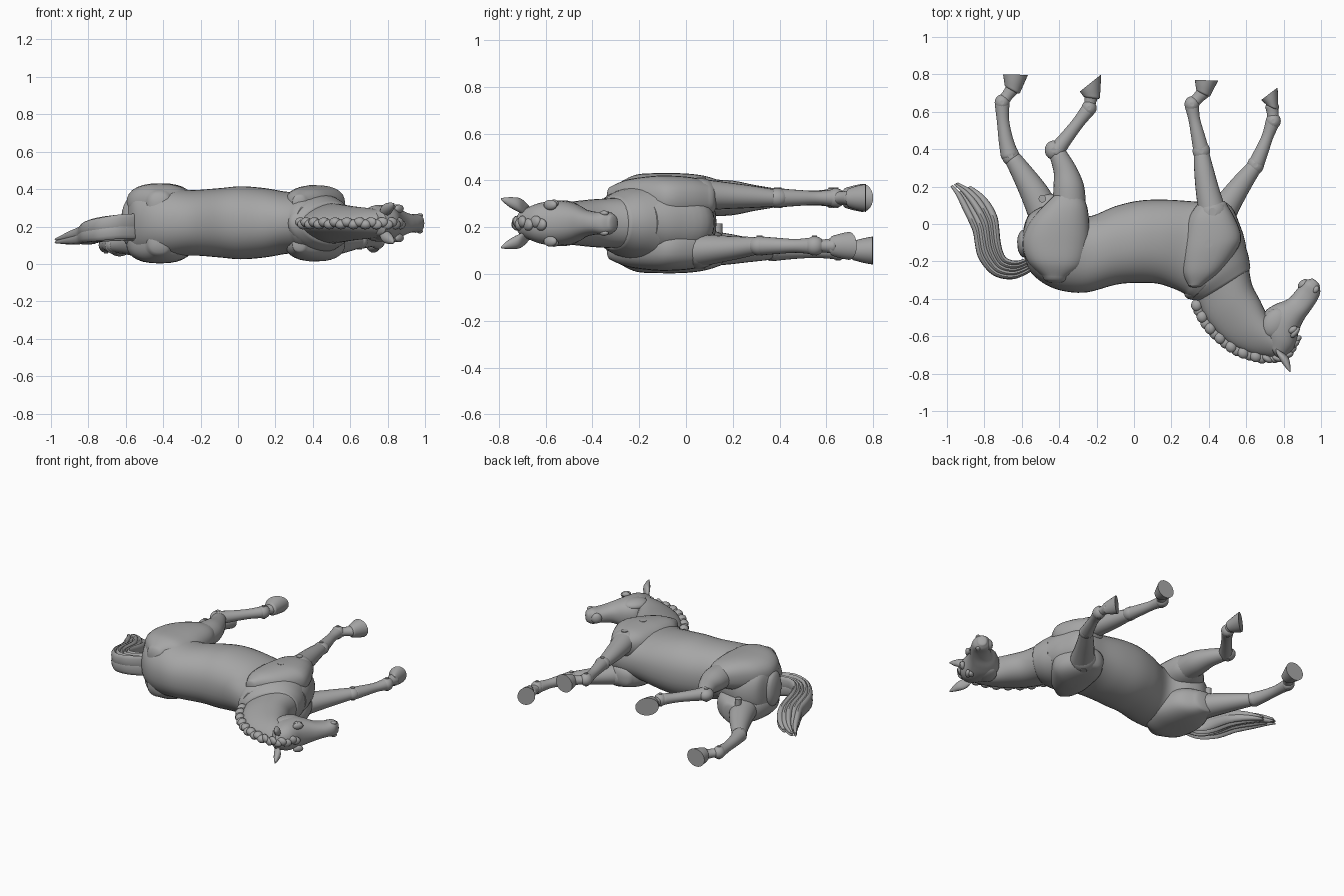
import bpy, bmesh, math
from mathutils import Vector, Matrix

if "Cube" in bpy.data.objects:
    bpy.data.objects.remove(bpy.data.objects["Cube"])

MID = 0.217  # height of the symmetry plane of the lying body
grey = bpy.data.materials.new("plain grey")
grey.diffuse_color = (0.38, 0.38, 0.38, 1)
grey.use_nodes = True
grey.node_tree.nodes["Principled BSDF"].inputs["Base Color"].default_value = grey.diffuse_color


def finish(name, bm):
    bmesh.ops.recalc_face_normals(bm, faces=bm.faces[:])
    me = bpy.data.meshes.new(name)
    bm.to_mesh(me)
    bm.free()
    me.materials.append(grey)
    ob = bpy.data.objects.new(name, me)
    bpy.context.collection.objects.link(ob)
    return ob


def spline(rows, steps):
    """Smooth interpolation through rows of numbers."""
    out = []
    n = len(rows)
    for i in range(n - 1):
        p0, p1, p2, p3 = (rows[max(0, min(n - 1, i + k))] for k in (-1, 0, 1, 2))
        for s in range(steps):
            t = s / steps
            out.append([0.5 * (2 * b + (c - a) * t + (2 * a - 5 * b + 4 * c - d) * t * t
                        + (3 * b - a - 3 * c + d) * t ** 3) for a, b, c, d in zip(p0, p1, p2, p3)])
    out.append(list(rows[-1]))
    return out


def loft(name, rows, cap=(0.5, 0.5), power=2.0, egg=0.0, seg=28, steps=5):
    """Rows: edge point a (x, y), opposite edge b (x, y), centre z, half depth in z."""
    rings = []
    for ax, ay, bx, by, zc, zh in spline(rows, steps):
        rings.append((Vector(((ax + bx) / 2, (ay + by) / 2, zc)),
                      Vector(((ax - bx) / 2, (ay - by) / 2, 0)), max(zh, 0.002)))

    def dome(end, inner, amount):
        c, h, zh = end
        d = (c - inner[0]).normalized() * min(h.length, zh) * amount
        return [(c + d * math.sin(a), h * math.cos(a), zh * math.cos(a))
                for a in (0.35, 0.7, 1.05, 1.35)]

    if cap[0]:
        rings = dome(rings[0], rings[1], cap[0])[::-1] + rings
    if cap[1]:
        rings = rings + dome(rings[-1], rings[-2], cap[1])
    bm = bmesh.new()
    loops = []
    for c, h, zh in rings:
        loop = []
        for k in range(seg):
            t = 2 * math.pi * k / seg
            u, v = (math.copysign(abs(f) ** (2 / power), f) for f in (math.cos(t), math.sin(t)))
            loop.append(bm.verts.new(c + h * u + Vector((0, 0, zh * v * (1 + egg * u)))))
        loops.append(loop)
    for l0, l1 in zip(loops, loops[1:]):
        for k in range(seg):
            bm.faces.new((l0[k], l0[(k + 1) % seg], l1[(k + 1) % seg], l1[k]))
    bm.faces.new(loops[0])
    bm.faces.new(loops[-1])
    return finish(name, bm)


def limb(name, pts, cap=(0.6, 0.6), flat=0.9):
    """Tapered limb along points (x, y, z, radius)."""
    rows = []
    for i, (x, y, z, r) in enumerate(pts):
        a, b = pts[max(i - 1, 0)], pts[min(i + 1, len(pts) - 1)]
        n = Vector((-(b[1] - a[1]), b[0] - a[0])).normalized() * r
        rows.append((x + n.x, y + n.y, x - n.x, y - n.y, z, r * flat))
    return loft(name, rows, cap, seg=20)


def ball(name, loc, size, turn=0.0):
    bm = bmesh.new()
    bmesh.ops.create_uvsphere(bm, u_segments=20, v_segments=12, radius=1)
    bm.transform(Matrix.Translation(loc) @ Matrix.Rotation(turn, 4, 'Z') @ Matrix.Diagonal((*size, 1)))
    return finish(name, bm)


def pin(name, x, y, z, r, depth):
    bm = bmesh.new()
    bmesh.ops.create_cone(bm, cap_ends=True, segments=20, radius1=r, radius2=r, depth=depth,
                          matrix=Matrix.Translation((x, y, z)))
    return finish(name, bm)


# Trunk: belly edge, back edge
trunk = [(-.59, -.03, -.585, -.18, .12), (-.56, .05, -.55, -.26, .165), (-.47, .10, -.47, -.325, .185),
         (-.37, .09, -.37, -.36, .19), (-.25, .04, -.25, -.365, .175), (-.1, .095, -.1, -.325, .185),
         (.03, .125, 0, -.315, .195), (.17, .13, .12, -.318, .185), (.33, .12, .21, -.345, .165),
         (.5, .11, .265, -.37, .165), (.572, -.02, .285, -.385, .155), (.60, -.12, .31, -.40, .13)]
loft("trunk", [(a, b, c, d, MID + .003, h) for a, b, c, d, h in trunk], (.5, .1), 2.2, seg=40)

# Collar and neck: throat edge, crest edge
loft("neck_collar", [(.59, -.10, .265, -.36, MID, .155), (.612, -.17, .28, -.395, MID, .14),
                     (.622, -.235, .335, -.41, MID, .115)], (0, .15), egg=.15, seg=36)
loft("neck", [(.61, -.2, .33, -.39, MID, .105), (.63, -.32, .395, -.52, MID, .098),
              (.675, -.41, .5, -.63, MID, .088), (.72, -.5, .62, -.69, MID, .08),
              (.78, -.58, .73, -.71, MID, .07)], (.1, .4), egg=.3, seg=32)

# Head: jaw edge, brow edge
loft("head", [(.705, -.62, .80, -.72, MID, .065), (.685, -.55, .858, -.66, MID, .09),
              (.70, -.47, .882, -.57, MID, .095), (.755, -.43, .91, -.51, MID, .08),
              (.825, -.40, .945, -.46, MID, .058), (.875, -.345, .975, -.415, MID, .048),
              (.91, -.305, .995, -.37, MID, .05), (.945, -.293, .993, -.335, MID, .037)],
     (.4, .35), 2.3, seg=32)
ball("chin", (.905, -.322, MID), (.034, .022, .034), .7)

for s, side in ((1, "upper"), (-1, "lower")):
    # Cheek, eye, nostril and ear on each side
    ball(side + "_cheek", (.755, -.53, MID + s * .062), (.085, .066, .036), 1.0)
    ball(side + "_eye", (.85, -.565, MID + s * .085), (.026, .017, .016), .6)
    ball(side + "_brow", (.862, -.58, MID + s * .078), (.034, .016, .022), .9)
    ball(side + "_nostril", (.972, -.35, MID + s * .042), (.021, .015, .012), .9)
    loft(side + "_ear", [(x0, y0, x1, y1, MID + s * z, h) for x0, y0, x1, y1, z, h in (
        (.757, -.665, .80, -.69, .055, .022), (.765, -.70, .826, -.715, .075, .031),
        (.80, -.755, .836, -.755, .09, .021), (.831, -.79, .836, -.79, .103, .004))],
         (0, 0), seg=16)

    # Shoulder plate and round haunch, swung a little on the lower side
    loft(side + "_shoulder", [(x0, y0, x1, y1, MID + s * .105, h) for x0, y0, x1, y1, h in (
        (.29, -.325, .37, -.325, .05), (.258, -.26, .47, -.25, .08), (.252, -.17, .555, -.13, .096),
        (.265, -.07, .572, -.06, .098), (.29, .03, .54, .03, .09), (.335, .10, .50, .10, .07))],
         (.4, .5), 2.4)
    d = 0 if s > 0 else -.1
    loft(side + "_haunch", [(x0 + d * k, y0, x1 + d * k, y1, MID + s * z, h) for x0, y0, x1, y1, k, z, h in (
        (-.49, -.28, -.35, -.285, 0, .10, .075), (-.57, -.20, -.265, -.22, 0, .105, .103),
        (-.597, -.10, -.238, -.10, 0, .106, .108), (-.565, .0, -.24, .01, .2, .107, .105),
        (-.50, .08, -.25, .09, .5, .109, .092), (-.43, .15, -.27, .14, 1, .112, .07))],
         (.5, .3), 2.4)

# Mane locks along the crest, ending in a forelock
crest = spline([(.335, -.435), (.385, -.53), (.46, -.61), (.55, -.675), (.65, -.708),
                (.74, -.722), (.82, -.70), (.868, -.62)], 3)
for i, (x, y) in enumerate(crest):
    q = crest[min(i + 1, len(crest) - 1)]
    p = crest[max(i - 1, 0)]
    ang = math.atan2(q[1] - p[1], q[0] - p[0])
    w = .03 if x < .7 else .018
    ball("mane_lock", (x, y, MID + .006 * (-1) ** i), (.033, w, .026), ang - .45)

# Tail: inner edge, outer edge, split into grooved strands
tail = spline([(-.55, -.17, -.55, -.25, .195), (-.62, -.20, -.64, -.29, .195),
               (-.69, -.18, -.75, -.27, .185), (-.72, -.09, -.83, -.17, .175),
               (-.735, .03, -.855, -.04, .16), (-.79, .13, -.905, .07, .145),
               (-.875, .20, -.95, .16, .13), (-.98, .24, -1.0, .23, .115)], 2)
STRANDS = 5
for i in range(STRANDS):
    f = (i + .5) / STRANDS
    for layer in (-1, 1):
        rows = []
        last = len(tail) - (2 if i in (0, 3) else 1)
        for j, (ax, ay, bx, by, z) in enumerate(tail[:last]):
            g = [f + w * .15 for w in (-1, 1)]
            t = j / (last - 1)
            zh = .036 * (1 - t ** 3) + .006
            zo = layer * .026 * (1 - .7 * t) + .006 * math.sin(2 * i + 5 * t)
            rows.append((ax + (bx - ax) * g[0], ay + (by - ay) * g[0],
                         ax + (bx - ax) * g[1], ay + (by - ay) * g[1], z + zo, zh))
        loft("tail_strand", rows, (.5, .5), seg=12, steps=3)


def leg(name, z0, z1, upper, knee, cannon, fetlock, coronet, sole, kr=.047):
    """Jointed leg: upper limb, knee, cannon, fetlock, pastern, hoof."""
    n = len(upper) - 1
    limb(name + "_upper", [(x, y, z0 + (z1 - z0) * i / n, r) for i, (x, y, r) in enumerate(upper)])
    ball(name + "_knee", (*knee, z1), (kr, kr * 1.1, .041))
    limb(name + "_cannon", [(x, y, z1, r) for x, y, r in cannon], flat=.95)
    ball(name + "_fetlock", (*fetlock, z1), (.04, .043, .041))
    cx, cy = (coronet[0] + coronet[2]) / 2, (coronet[1] + coronet[3]) / 2
    limb(name + "_pastern", [(*fetlock, z1, .034), ((fetlock[0] + cx) / 2, (fetlock[1] + cy) / 2, z1, .031),
                             (cx, cy, z1, .037)])
    half = [(a + b) / 2 for a, b in zip(coronet, sole)]
    loft(name + "_hoof", [(*coronet, z1, .043), (*half, z1, .053), (*sole, z1, .06)], (.3, 0), seg=24)
    pin(name + "_knee_pin", *knee, z1, .013, .088)
    pin(name + "_fetlock_pin", *fetlock, z1, .011, .087)


leg("upper_hind_leg", .325, .325,
    [(-.345, .10, .088), (-.35, .20, .082), (-.37, .29, .062), (-.405, .37, .047)], (-.43, .395),
    [(-.42, .385, .046), (-.37, .45, .038), (-.30, .54, .033), (-.25, .605, .038)], (-.24, .62),
    (-.275, .688, -.182, .675), (-.29, .708, -.175, .80))
leg("lower_hind_leg", .11, .10,
    [(-.49, .08, .085), (-.535, .17, .075), (-.59, .26, .06), (-.645, .345, .046)], (-.66, .365),
    [(-.665, .37, .048), (-.685, .45, .039), (-.70, .55, .033), (-.705, .64, .039)], (-.705, .65),
    (-.692, .745, -.61, .70), (-.70, .80, -.567, .797))
leg("upper_front_leg", .34, .325,
    [(.42, .06, .075), (.395, .17, .064), (.375, .28, .053), (.362, .37, .042)], (.36, .39),
    [(.358, .40, .042), (.34, .48, .036), (.322, .56, .031), (.31, .63, .038)], (.31, .64),
    (.332, .722, .408, .685), (.325, .77, .45, .767))
leg("lower_front_leg", .10, .12,
    [(.47, .06, .078), (.53, .15, .064), (.59, .235, .052), (.64, .30, .042)], (.65, .315),
    [(.655, .325, .042), (.685, .395, .036), (.715, .47, .031), (.74, .54, .038)], (.745, .55),
    (.705, .64, .772, .615), (.68, .663, .768, .73), .045)

# Shoulder balls and hinge pins
ball("upper_shoulder_joint", (.42, .06, .335), (.085, .085, .075))
ball("lower_shoulder_joint", (.46, .06, .10), (.085, .085, .075))
pin("upper_shoulder_pin", .42, .065, .335, .021, .153)
pin("lower_shoulder_pin", .46, .06, .10, .021, .153)
pin("upper_plate_pin", .40, -.105, .35, .021, .142)
pin("lower_plate_pin", .40, -.105, .085, .021, .142)
pin("hip_pin", -.49, .135, .14, .02, .15)

bpy.ops.object.select_all(action='SELECT')
bpy.context.view_layer.objects.active = bpy.context.selected_objects[0]
bpy.ops.object.shade_smooth_by_angle(angle=math.radians(40))
